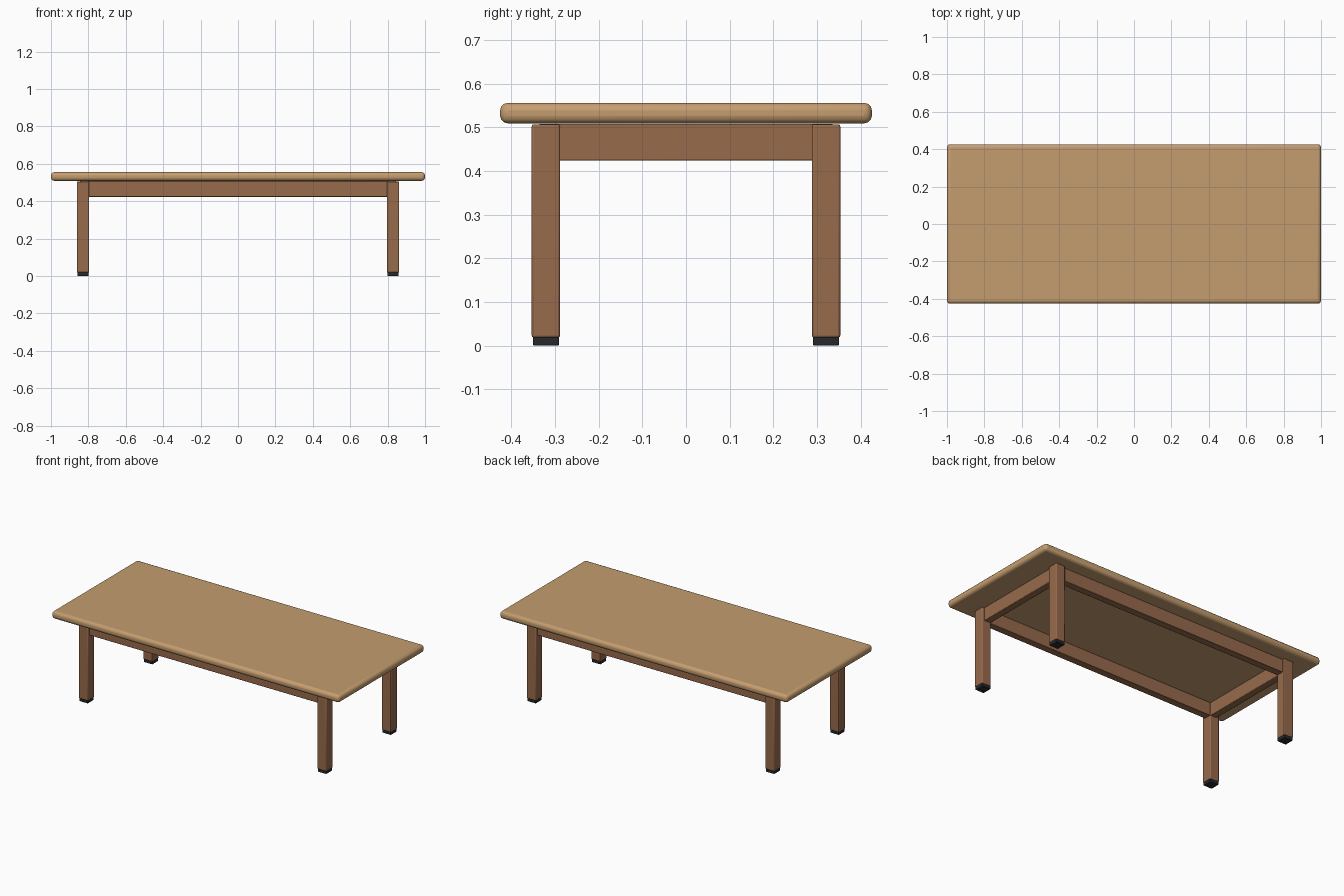
import bpy
import bmesh
from mathutils import Vector

if "Cube" in bpy.data.objects:
    bpy.data.objects.remove(bpy.data.objects["Cube"])


def material(name, color):
    m = bpy.data.materials.new(name)
    m.diffuse_color = (*color, 1)
    m.use_nodes = True
    m.node_tree.nodes["Principled BSDF"].inputs["Base Color"].default_value = m.diffuse_color
    return m


TOP_WOOD = material("light_wood", (0.56, 0.34, 0.16))
LEG_WOOD = material("brown_wood", (0.31, 0.145, 0.072))
RUBBER = material("dark_rubber", (0.02, 0.022, 0.027))


def box(name, lo, hi, mat, bevel, segments=2):
    """Rounded box spanning the corners lo..hi."""
    lo, hi = Vector(lo), Vector(hi)
    size, centre = hi - lo, (lo + hi) / 2
    bm = bmesh.new()
    bmesh.ops.create_cube(bm, size=1)
    bmesh.ops.scale(bm, vec=size, verts=bm.verts)
    mesh = bpy.data.meshes.new(name)
    bm.to_mesh(mesh)
    bm.free()
    mesh.materials.append(mat)
    ob = bpy.data.objects.new(name, mesh)
    ob.location = centre
    bpy.context.collection.objects.link(ob)
    mod = ob.modifiers.new("rounded_edges", 'BEVEL')
    mod.width = bevel
    mod.segments = segments
    return ob


# Table top with rounded edges
box("table_top", (-1, -0.426, 0.509), (1, 0.426, 0.556), TOP_WOOD, 0.018, 3)

# Four legs, each on a slightly narrower foot pad
LX, LY, HALF, PAD = 0.829, 0.321, 0.0325, 0.03
for sx, side in ((-1, "left"), (1, "right")):
    for sy, end in ((-1, "front"), (1, "back")):
        x, y = sx * LX, sy * LY
        box(f"{end}_{side}_leg", (x - HALF, y - HALF, 0.018),
            (x + HALF, y + HALF, 0.507), LEG_WOOD, 0.005)
        box(f"{end}_{side}_foot_pad", (x - PAD, y - PAD, 0),
            (x + PAD, y + PAD, 0.02), RUBBER, 0.003)

# Aprons between the legs, set back from the outer leg faces
THICK, Z0, Z1 = 0.0225, 0.424, 0.508
for s, long_name, short_name in ((-1, "front_apron", "left_apron"),
                                 (1, "back_apron", "right_apron")):
    y, x = s * 0.314, s * 0.822
    box(long_name, (-LX + HALF - 0.005, y - THICK, Z0),
        (LX - HALF + 0.005, y + THICK, Z1), LEG_WOOD, 0.003)
    box(short_name, (x - THICK, -LY + HALF - 0.005, Z0),
        (x + THICK, LY - HALF + 0.005, Z1), LEG_WOOD, 0.003)

# Soft shading on the rounded edges
bpy.ops.object.select_all(action='SELECT')
bpy.context.view_layer.objects.active = bpy.data.objects["table_top"]
bpy.ops.object.shade_smooth_by_angle()
